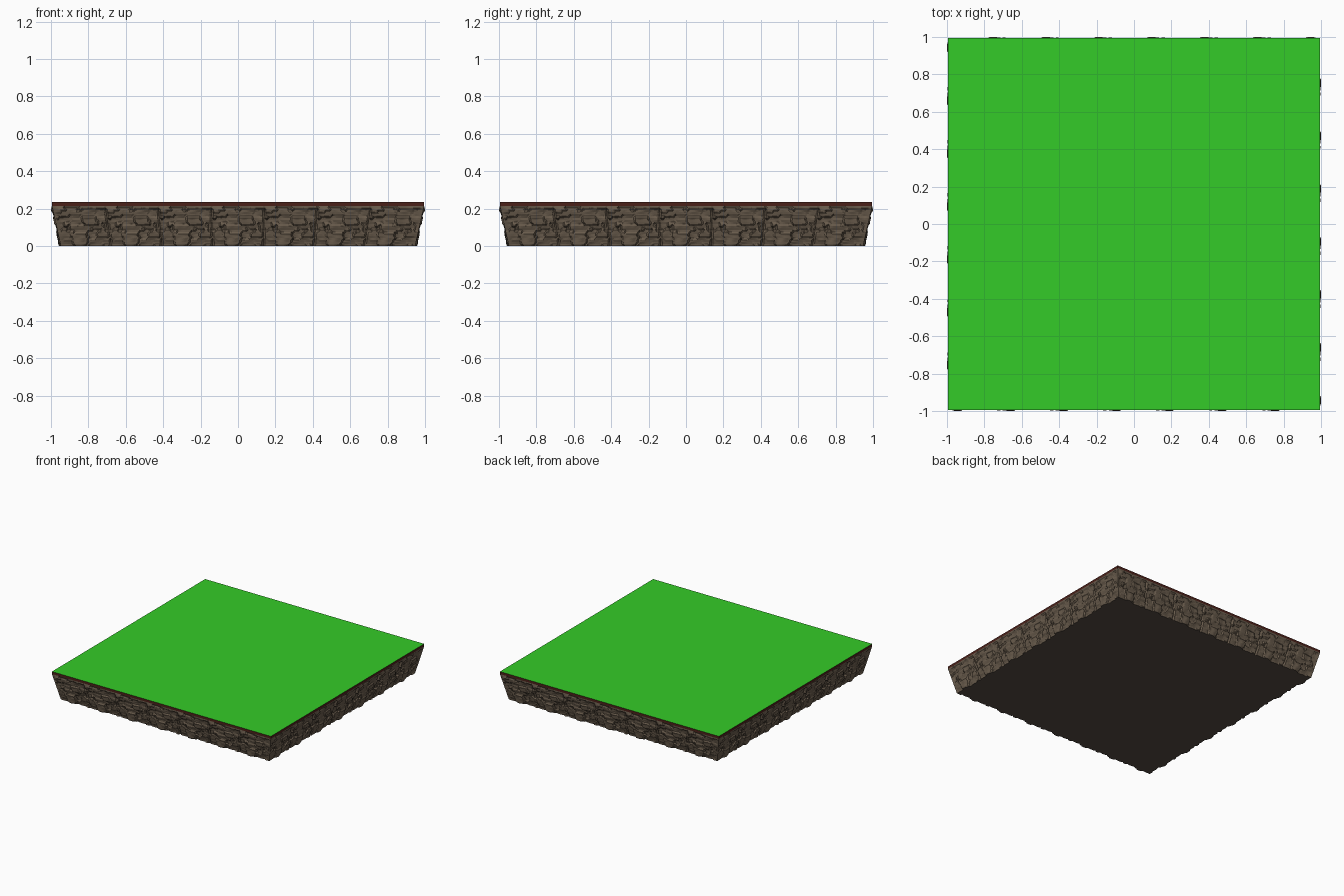
import bpy, bmesh, math
from mathutils import Matrix, Vector, noise

if "Cube" in bpy.data.objects:
    bpy.data.objects.remove(bpy.data.objects["Cube"])

HALF, TOP, LEDGE = 0.995, 0.235, 0.215
FOOT = 0.947
TILE = 2 * HALF / 7


def material(name, color):
    m = bpy.data.materials.new(name)
    m.diffuse_color = (*color, 1)
    m.use_nodes = True
    m.node_tree.nodes["Principled BSDF"].inputs["Base Color"].default_value = m.diffuse_color
    return m


def finish(name, bm, mat):
    bmesh.ops.remove_doubles(bm, verts=bm.verts, dist=1e-4)
    bmesh.ops.recalc_face_normals(bm, faces=bm.faces)
    mesh = bpy.data.meshes.new(name)
    bm.to_mesh(mesh)
    bm.free()
    mesh.materials.append(mat)
    obj = bpy.data.objects.new(name, mesh)
    bpy.context.collection.objects.link(obj)
    return obj


def rock_depth(u, z):
    # chipped stone relief that repeats on each tile, with cracks at the joints
    t = (u + HALF) % TILE
    p = Vector((t * 13, z * 26, 3.7))
    d = 0.009 * noise.cell(p + noise.noise_vector(p * 0.8) * 0.6)
    d += 0.006 * noise.noise(p * 1.7)
    joint = min(t, TILE - t)
    d -= 0.012 * max(0, 1 - joint / 0.009) * (0.5 + abs(noise.noise(Vector((u * 3, z * 20, 0)))))
    return d


green = material("grass_green", (0.034, 0.6, 0.021))
red = material("rim_brown", (0.07, 0.015, 0.01))
stone = material("stone_brown", (0.14, 0.105, 0.072))
dark = material("underside_brown", (0.09, 0.07, 0.055))

# rough, inward-sloping stone walls
COLS, ROWS = 210, 20
bm = bmesh.new()
for side in range(4):
    rot = Matrix.Rotation(side * math.pi / 2, 3, 'Z')
    grid = []
    for j in range(ROWS + 1):
        f = j / ROWS
        z = LEDGE * f
        half = FOOT + (HALF - FOOT) * f
        row = []
        for i in range(COLS + 1):
            s = 2 * i / COLS - 1
            fade = min(1, (1 - abs(s)) / 0.03) * min(1, (1 - f) / 0.08)
            out = half + fade * rock_depth(s * HALF, z)
            row.append(bm.verts.new(rot @ Vector((s * half, -out, z))))
        grid.append(row)
    for j in range(ROWS):
        for i in range(COLS):
            bm.faces.new((grid[j][i], grid[j][i + 1], grid[j + 1][i + 1], grid[j + 1][i]))
# flat underside closing the walls
bmesh.ops.remove_doubles(bm, verts=bm.verts, dist=1e-4)
base = [e for e in bm.edges if e.is_boundary and all(v.co.z < 1e-4 for v in e.verts)]
cap = bmesh.ops.contextual_create(bm, geom=base)["faces"]
for f in cap:
    f.material_index = 1
bmesh.ops.triangulate(bm, faces=bm.faces[:])
walls = finish("stone_base", bm, stone)
walls.data.materials.append(dark)

# thin dark soil rim
bm = bmesh.new()
corners = [(-HALF, -HALF), (HALF, -HALF), (HALF, HALF), (-HALF, HALF)]
for (x0, y0), (x1, y1) in zip(corners, corners[1:] + corners[:1]):
    bm.faces.new([bm.verts.new(c) for c in
                  ((x0, y0, LEDGE), (x1, y1, LEDGE), (x1, y1, TOP), (x0, y0, TOP))])
finish("soil_rim", bm, red)

# grass sheet
bm = bmesh.new()
bmesh.ops.create_grid(bm, x_segments=1, y_segments=1, size=HALF, matrix=Matrix.Translation((0, 0, TOP)))
finish("grass_top", bm, green)
